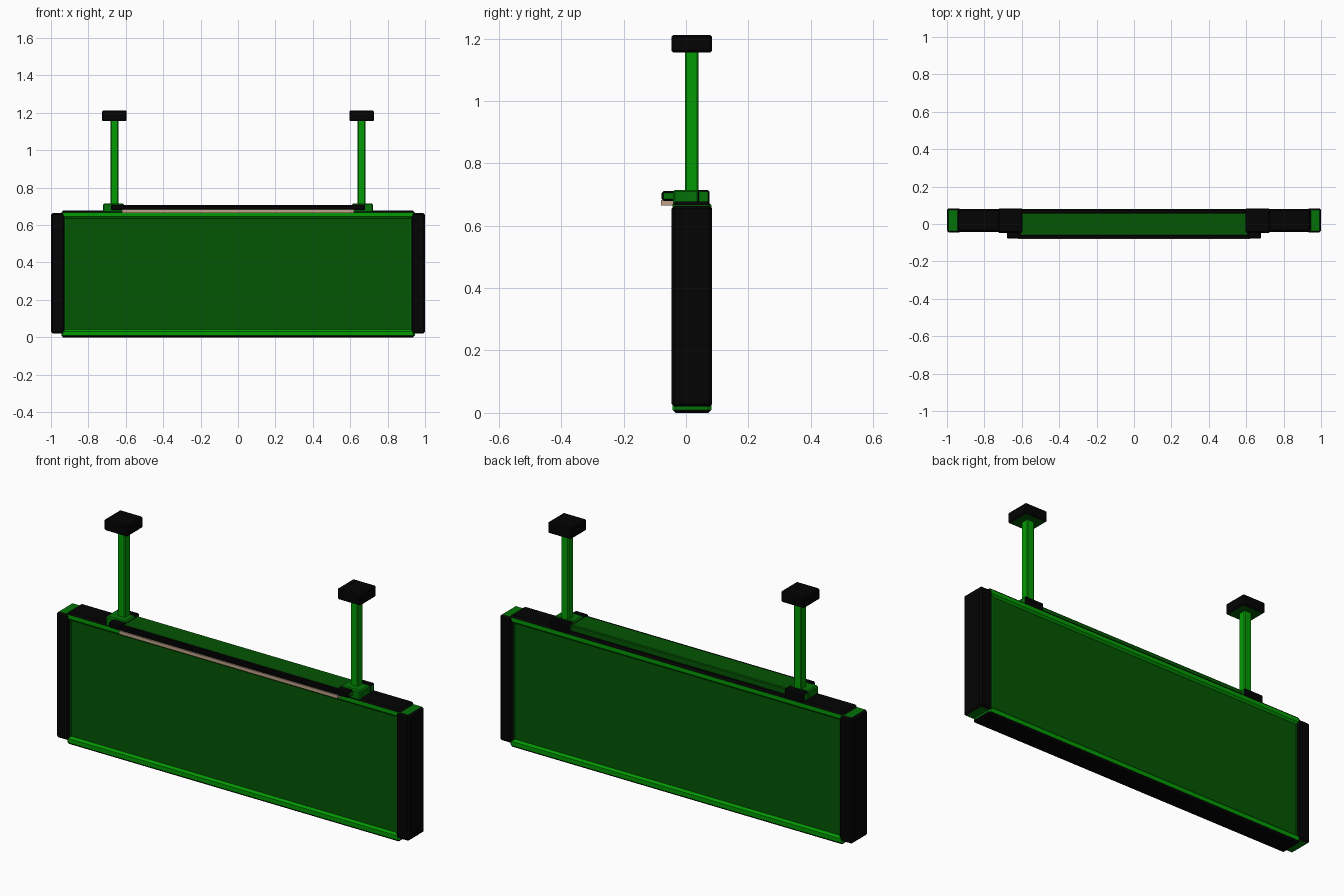
import bpy, bmesh

cube = bpy.data.objects.get("Cube")
if cube:
    bpy.data.objects.remove(cube, do_unlink=True)


def material(name, rgb):
    m = bpy.data.materials.new(name)
    m.use_nodes = True
    col = (*rgb, 1.0)
    m.diffuse_color = col
    m.node_tree.nodes["Principled BSDF"].inputs["Base Color"].default_value = col
    return m


MATS = [
    material("black", (0.001, 0.001, 0.001)),
    material("bright_green", (0.001, 0.32, 0.001)),
    material("mid_green", (0.001, 0.17, 0.002)),
    material("dark_green", (0.001, 0.09, 0.001)),
    material("tan", (0.52, 0.37, 0.25)),
]
BLACK, BRIGHT, MID, DARK, TAN = range(5)


def box(name, xs, ys, zs, paint, bevel=0.0):
    """Bevelled box; paint is a colour index or a rule taking a face normal."""
    bm = bmesh.new()
    bmesh.ops.create_cube(bm, size=1)
    for v in bm.verts:
        for i, (lo, hi) in enumerate((xs, ys, zs)):
            v.co[i] = (lo + hi) / 2 + v.co[i] * (hi - lo)
    if bevel:
        bmesh.ops.bevel(bm, geom=bm.edges[:], offset=bevel, segments=1,
                        profile=0.5, affect='EDGES')
    bm.normal_update()
    for f in bm.faces:
        f.material_index = paint(f.normal) if callable(paint) else paint
    me = bpy.data.meshes.new(name)
    bm.to_mesh(me)
    bm.free()
    for m in MATS:
        me.materials.append(m)
    ob = bpy.data.objects.new(name, me)
    bpy.context.collection.objects.link(ob)
    return ob


def pair(name, xs, *args):
    """Same box on both sides of x = 0."""
    box("left_" + name, xs, *args)
    box("right_" + name, (-xs[1], -xs[0]), *args)


def rail_paint(outward):
    """Black outer face, mid green ends, bright green elsewhere."""
    def rule(n):
        if n.z * outward > 0.3:
            return BLACK
        return MID if abs(n.x) > 0.9 else BRIGHT
    return rule


def black_with_green_ends(n):
    return MID if abs(n.x) > 0.9 else BLACK


DEPTH = (-0.043, 0.081)

# sign panel
box("panel", (-0.94, 0.94), (-0.032, 0.07), (0.03, 0.65), DARK)
pair("panel_trim", (0.922, 0.935), (-0.036, 0.074), (0.03, 0.65), MID)

# top and bottom rails
box("bottom_rail", (-0.945, 0.945), DEPTH, (0.0, 0.042), rail_paint(-1), 0.01)
box("top_rail", (-0.945, 0.945), DEPTH, (0.636, 0.677), rail_paint(1), 0.01)

# end covers: black with green top and bottom
pair("end_cover", (0.927, 1.0), (-0.046, 0.084), (0.02, 0.664),
     lambda n: MID if abs(n.z) > 0.9 else BLACK, 0.009)

# lamp along the top edge
box("lamp_housing", (-0.61, 0.61), (-0.062, 0.06), (0.67, 0.707),
    lambda n: BLACK if n.y < -0.3 else DARK, 0.004)
box("lamp_front", (-0.61, 0.61), (-0.078, -0.057), (0.682, 0.701), BLACK, 0.004)
box("lamp_diffuser", (-0.62, 0.62), (-0.08, -0.042), (0.665, 0.682), TAN)
pair("lamp_end", (0.605, 0.68), (-0.078, -0.035), (0.68, 0.711),
     black_with_green_ends, 0.006)

# hanging posts with clamps and ceiling plates
pair("clamp_front", (0.61, 0.722), (-0.042, 0.042), (0.665, 0.715), MID, 0.006)
pair("clamp_back", (0.61, 0.722), (0.036, 0.076), (0.665, 0.715),
     black_with_green_ends, 0.006)
pair("post", (0.639, 0.681), (-0.003, 0.04), (0.70, 1.165), BRIGHT, 0.004)
pair("ceiling_plate", (0.595, 0.727), (-0.047, 0.083), (1.155, 1.212),
     lambda n: DARK if n.z < -0.9 else BLACK, 0.006)
